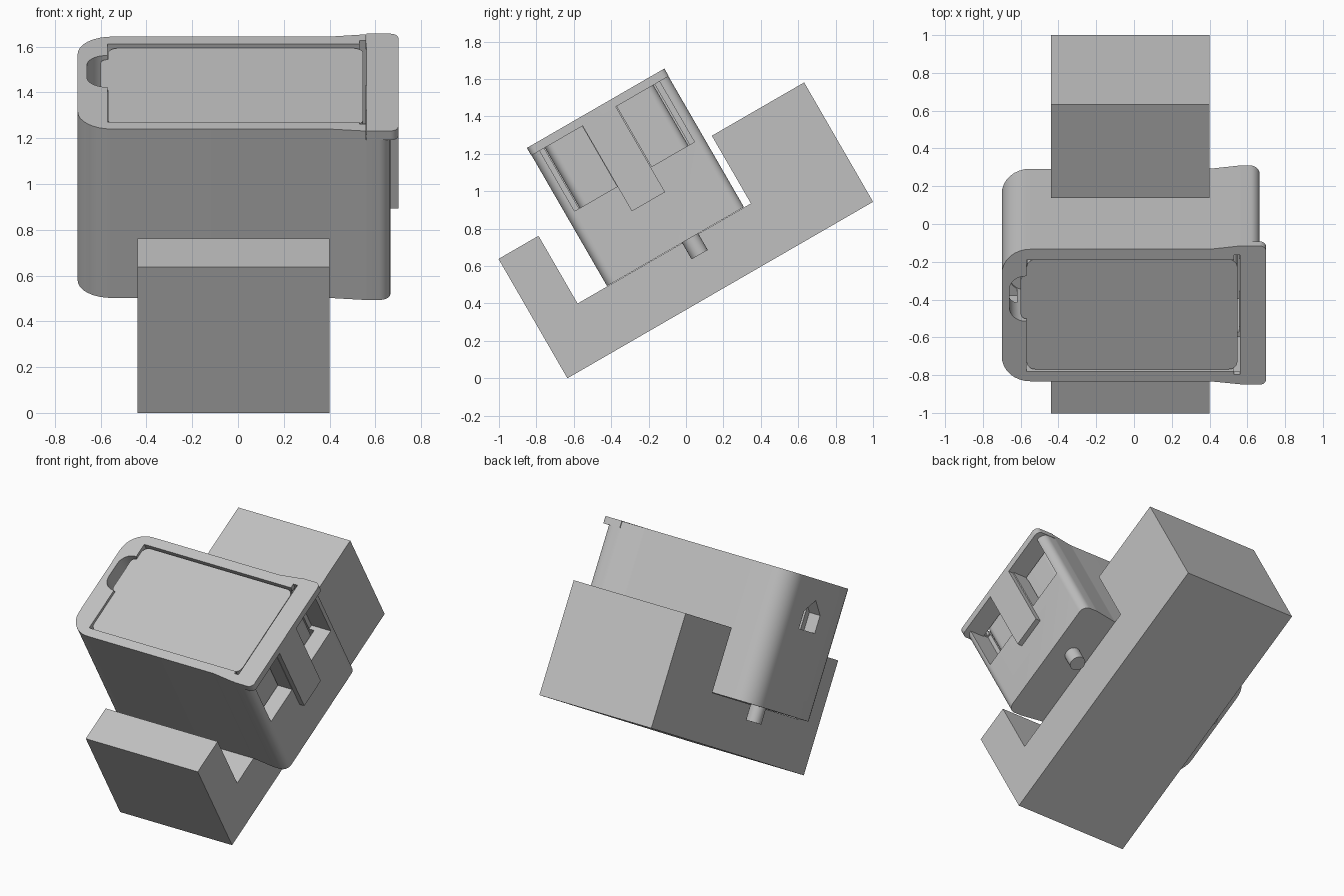
import bpy, bmesh, math
from mathutils import Matrix, Vector

cube = bpy.data.objects.get("Cube")
if cube:
    bpy.data.objects.remove(cube, do_unlink=True)

# Everything is built level, then tipped back about x
TILT = Matrix.Translation((0, -0.634, 0)) @ Matrix.Rotation(math.radians(30), 4, 'X')

grey = bpy.data.materials.new("plain grey")
grey.use_nodes = True
grey.diffuse_color = (0.53, 0.53, 0.53, 1)
grey.node_tree.nodes["Principled BSDF"].inputs["Base Color"].default_value = grey.diffuse_color


def fillet(corners, steps=8):
    """Outline from (a, b, radius) corners, rounding each one."""
    out = []
    for i, (a, b, r) in enumerate(corners):
        p = Vector((a, b))
        if r == 0:
            out.append(p)
            continue
        d0 = (Vector(corners[i - 1][:2]) - p).normalized()
        d1 = (Vector(corners[(i + 1) % len(corners)][:2]) - p).normalized()
        half = d0.angle(d1) / 2
        centre = p + (d0 + d1).normalized() * r / math.sin(half)
        s = p + d0 * r / math.tan(half) - centre
        e = p + d1 * r / math.tan(half) - centre
        sweep = s.angle_signed(e)
        for k in range(steps + 1):
            out.append(centre + Matrix.Rotation(-sweep * k / steps, 2) @ s)
    return out


def rect(a0, a1, b0, b1, r_low=0, r_high=0):
    return fillet([(a0, b0, r_low), (a1, b0, r_high), (a1, b1, r_high), (a0, b1, r_low)])


def prism(name, outline, lo, hi, axis='Z'):
    """Extrude an outline up z (outline in x, y) or along x (outline in y, z)."""
    bm = bmesh.new()
    place = (lambda a, b: (a, b, lo)) if axis == 'Z' else (lambda a, b: (lo, a, b))
    face = bm.faces.new([bm.verts.new(place(*p)) for p in outline])
    moved = bmesh.ops.extrude_face_region(bm, geom=[face])["geom"]
    step = Vector((0, 0, hi - lo)) if axis == 'Z' else Vector((hi - lo, 0, 0))
    bmesh.ops.translate(bm, vec=step, verts=[g for g in moved if isinstance(g, bmesh.types.BMVert)])
    bmesh.ops.recalc_face_normals(bm, faces=bm.faces)
    mesh = bpy.data.meshes.new(name)
    bm.to_mesh(mesh)
    bm.free()
    mesh.materials.append(grey)
    obj = bpy.data.objects.new(name, mesh)
    bpy.context.collection.objects.link(obj)
    obj.matrix_world = TILT
    return obj


def activate(obj):
    bpy.ops.object.select_all(action='DESELECT')
    obj.select_set(True)
    bpy.context.view_layer.objects.active = obj


def cut(obj, cutter):
    mod = obj.modifiers.new("cut", 'BOOLEAN')
    mod.operation, mod.solver, mod.object = 'DIFFERENCE', 'EXACT', cutter
    activate(obj)
    bpy.ops.object.modifier_apply(modifier=mod.name)
    bpy.data.objects.remove(cutter, do_unlink=True)


# Cradle with a short lip at the front and a deep block at the back
prism("cradle", [(0, 0), (1.887, 0), (1.887, 0.737), (1.317, 0.737),
                 (1.317, 0.319), (0.247, 0.319), (0.247, 0.737), (0, 0.737)], -0.44, 0.4, 'X')

# Case body, flaring slightly towards the clip side
body = prism("case_body", fillet([
    (-0.7, 0.448, 0.15), (0.4, 0.448, 0.1), (0.56, 0.43, 0.1), (0.665, 0.43, 0.05),
    (0.665, 1.275, 0.05), (0.56, 1.275, 0.1), (0.4, 1.255, 0.1), (-0.7, 1.255, 0.15)]), 0.321, 1.173)

# Ledge under the clip, main cavity, hinge slot and finger notch
cut(body, prism("ledge_cutter", rect(0.56, 0.8, 0.3, 1.4), 1.128, 1.3))
cut(body, prism("cavity_cutter", rect(-0.57, 0.557, 0.508, 1.19), 0.4, 1.3))
cut(body, prism("slot_cutter", rect(0.53, 0.562, 0.49, 1.22), 1.1, 1.3))
cut(body, prism("notch_cutter", rect(-0.66, -0.5, 0.815, 1.09, 0.085), 0.84, 1.3))

# Two windows beside the clip and a pointed hole in the opposite wall
WINDOWS = [(0.48, 0.742), (0.957, 1.22)]
for a, b in WINDOWS:
    cut(body, prism("window_cutter", rect(a, b, 0.755, 1.14), 0.52, 0.8, 'X'))
cut(body, prism("hole_cutter", [(0.785, 0.85), (0.98, 0.85), (0.98, 0.965),
                                (0.883, 1.045), (0.785, 0.965)], -0.8, -0.62, 'X'))

# Block seated in the cavity, with a finger lug
block = prism("inner_block", rect(-0.568, 0.547, 0.512, 1.182, 0.045, 0.045), 0.41, 1.157)
lug = prism("block_lug", rect(-0.6, -0.5, 0.82, 1.085, 0.03), 0.85, 1.155)

# Clip: a bar across the top edge and a tongue down the side
bar = prism("clip_bar", rect(0.562, 0.7, 0.428, 1.277, 0, 0.035), 1.128, 1.175)
prism("clip_tongue", rect(0.745, 0.95, 0.601, 1.13), 0.664, 0.7, 'X')

# Pegs below the case
pegs = []
for name, x in (("left_peg", 0.517), ("right_peg", -0.558)):
    ring = [(x + 0.05 * math.cos(math.tau * k / 16), 0.943 + 0.05 * math.sin(math.tau * k / 16))
            for k in range(16)]
    pegs.append(prism(name, ring, 0.219, 0.33))

for obj in [body, block, lug, bar] + pegs:
    activate(obj)
    bpy.ops.object.shade_smooth_by_angle(angle=math.radians(30))
